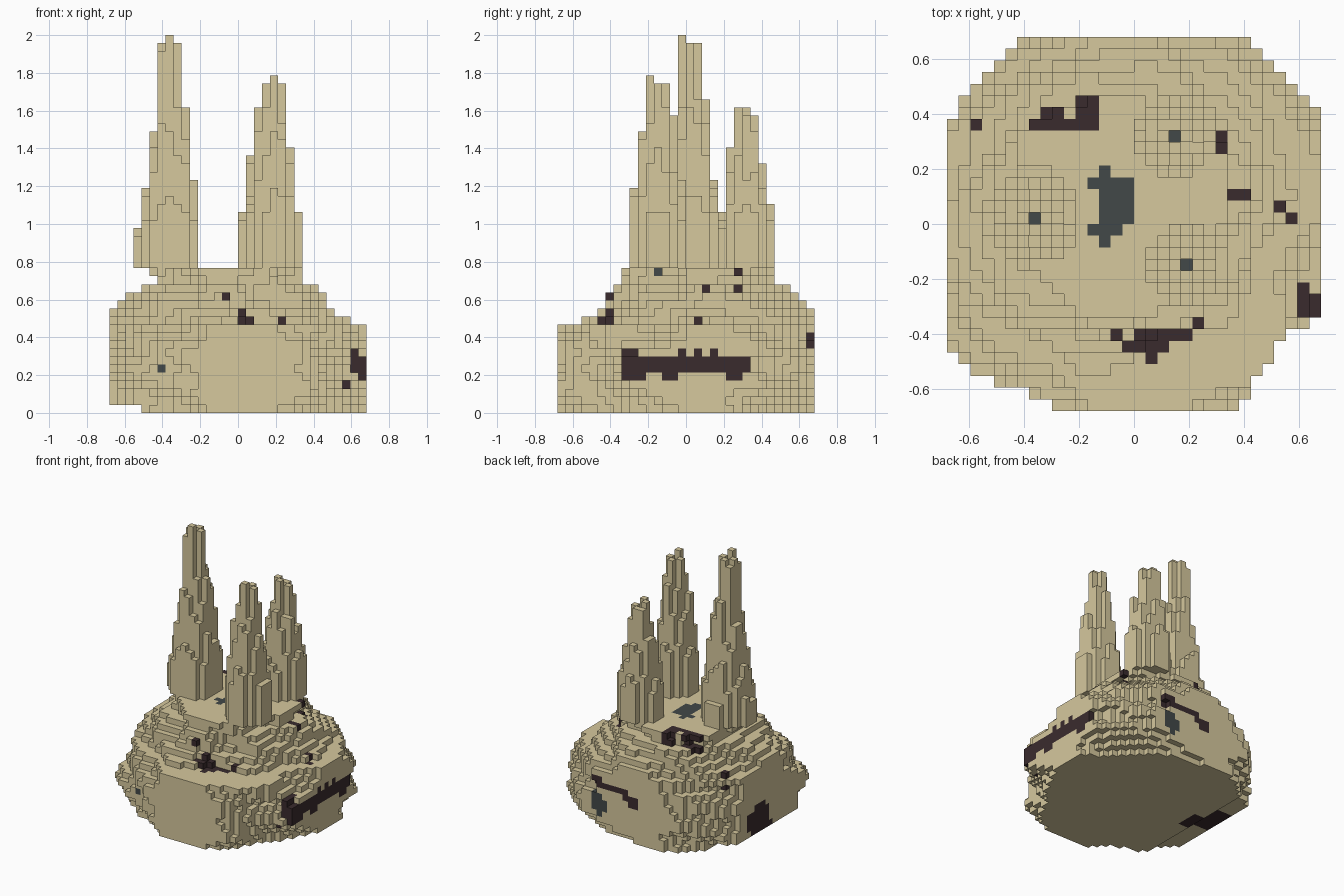
import bpy, math, random

random.seed(7)
CELL = 2 / 47          # edge of one block
HALF = 16              # half width of the block grid
TOP = 18               # layers in the island

if "Cube" in bpy.data.objects:
    bpy.data.objects.remove(bpy.data.objects["Cube"], do_unlink=True)


def material(name, rgb):
    mat = bpy.data.materials.new(name)
    mat.use_nodes = True
    mat.diffuse_color = (*rgb, 1)
    mat.node_tree.nodes["Principled BSDF"].inputs["Base Color"].default_value = (*rgb, 1)
    return mat


SAND, DARK, GREY = 0, 1, 2
materials = [material("sandstone", (0.67, 0.58, 0.34)),
             material("dark_ore", (0.042, 0.024, 0.027)),
             material("slate_grey", (0.054, 0.065, 0.065))]


def block_object(name, cells, colour=lambda cell: SAND):
    """Skin a set of blocks with only their exposed faces."""
    index, faces, slots = {}, [], []
    for cell in sorted(cells):
        for axis in range(3):
            for step in (-1, 1):
                other = list(cell)
                other[axis] += step
                if tuple(other) in cells:
                    continue
                corner = list(cell)
                corner[axis] += step > 0
                u, v = (axis + 1) % 3, (axis + 2) % 3
                quad = []
                for du, dv in ((0, 0), (1, 0), (1, 1), (0, 1)):
                    p = corner[:]
                    p[u] += du
                    p[v] += dv
                    quad.append(index.setdefault(tuple(p), len(index)))
                faces.append(quad if step > 0 else quad[::-1])
                slots.append(colour(cell))
    mesh = bpy.data.meshes.new(name)
    mesh.from_pydata([[c * CELL for c in p] for p in index], [], faces)
    for mat in materials:
        mesh.materials.append(mat)
    mesh.polygons.foreach_set("material_index", slots)
    mesh.update()
    obj = bpy.data.objects.new(name, mesh)
    bpy.context.collection.objects.link(obj)
    return obj


# Island: stacked rough discs, clipped by the square grid
layer_radius = [16.6, 17.0, 17.5, 17.9, 18.1, 18.1, 17.9, 17.6, 17.2,
                16.8, 16.4, 15.2, 14.2, 13.2, 12.2, 11.0, 9.5, 10]


def dip(angle, degrees, depth, width=0.3):
    diff = (angle - math.radians(degrees) + math.pi) % math.tau - math.pi
    return depth * math.exp(-(diff / width) ** 2)


def in_island(x, y, k):
    shift = 1.2 if k > 10 else 0
    px, py = x + 0.5 + shift, y + 0.5 - shift
    a = math.atan2(py, px)
    r = layer_radius[k]
    if k > 10:
        r -= dip(a, -65, min(4.2, max(0, r - 9)), 0.45)
    r += 0.5 * math.sin(7 * a + 1.3 * k) + 0.4 * math.sin(3 * a - 0.7 * k)
    r -= dip(a, -118, 1.4) + dip(a, -18, 2.4 if k > 7 else 1.2)
    if k < 8:
        r -= dip(a, -42, 2.6, 0.25)
    if k < 3:
        r -= dip(a, 50, 2.4 - 0.8 * k, 0.5)
    if k == 0 and x < -12:
        return False
    return math.hypot(px, py) < r


def inside(u, v, boxes):
    return any(a <= u <= b and c <= v <= d for a, b, c, d in boxes)


# Spires: centre x, centre y, height in blocks, footprint radius
spires = {"tall_spire": (-9, 0, 29, 4.2),
          "back_spire": (3, 7, 20, 3.3),
          "front_spire": (4, -4, 24, 3.3)}

# Ore seams, as inclusive block ranges
top_ore = [(0, 4, -10, -10), (5, 5, -9, -9), (-1, 2, -11, -11), (1, 1, -12, -12),
           (-9, -4, 8, 8), (-8, -7, 9, 9), (-5, -4, 9, 10), (-14, -14, 8, 8),
           (7, 7, 6, 7), (12, 12, 1, 1), (13, 13, 0, 0)]
corner_ore = [(12, 13, 4, 5), (13, 13, 3, 3), (14, 15, 4, 6), (14, 14, 7, 7)]
left_ore = [(-5, 7, 5, 6), (-3, -2, 4, 4), (5, 6, 4, 4),
            (-1, -1, 7, 7), (1, 1, 7, 7), (3, 3, 7, 7)]
right_ore = [(0, 5, 2, 4), (0, 4, 1, 1), (1, 3, 5, 5), (-1, 2, 0, 1)]
back_ore = [(0, 6, 8, 8), (5, 6, 9, 9), (-1, 0, 7, 7), (-2, -1, 6, 7)]
back_slate = [(4, 6, 4, 5), (5, 6, 6, 6), (5, 5, 3, 3)]
top_slate = [(-3, -1, 0, 3), (-4, -3, 3, 3), (-4, -2, -1, -1),
             (-3, -3, -2, 4)]

span = range(-HALF, HALF)
island = {(x, y, k) for x in span for y in span for k in range(TOP)
          if in_island(x, y, k)
          or -9 < y < -5 and inside(x, k, corner_ore)}


def island_colour(cell):
    x, y, k = cell
    if k == TOP - 1:
        if inside(x, y, top_slate):
            return GREY
        if any((x, y) == s[:2] for s in spires.values()):
            return GREY
    if k > 9 and inside(x, y, top_ore):
        return DARK
    if -9 < y < -5 and inside(x, k, corner_ore):
        return DARK
    if x > 11 and inside(y, k, left_ore):
        return DARK
    if x > 5 and (y, k) == (2, 15):
        return DARK
    if x < -10 and inside(y, k, right_ore):
        return DARK
    if y > 12:
        if inside(x, k, back_slate):
            return GREY
        if inside(x, k, back_ore):
            return DARK
    if y < -7 and (x, k) == (-2, 14):
        return DARK
    if y < -10 and (x, k) == (-10, 5):
        return GREY
    return SAND


block_object("island", island, island_colour)

# Each spire is a ring of uneven columns around a narrow shaft
taper = [0, 0.98, 0.76, 0.4, 0.17]
for name, (cx, cy, height, radius) in spires.items():
    columns = set()
    for dx in range(-4, 4):
        for dy in range(-3, 5):
            d = math.hypot(dx, dy)
            if d == 0 or d > radius:
                continue
            low = int(d)
            high = min(low + 1, 4)
            f = taper[low] + (taper[high] - taper[low]) * (d - low)
            rise = f * random.uniform(0.72, 1.06)
            if d == 1:
                rise = random.uniform(0.95, 1)
            if (dx, dy) == (0, -1):
                rise = 1
            for k in range(max(1, round(height * rise))):
                columns.add((cx + dx, cy + dy, TOP + k))
    block_object(name, columns)
